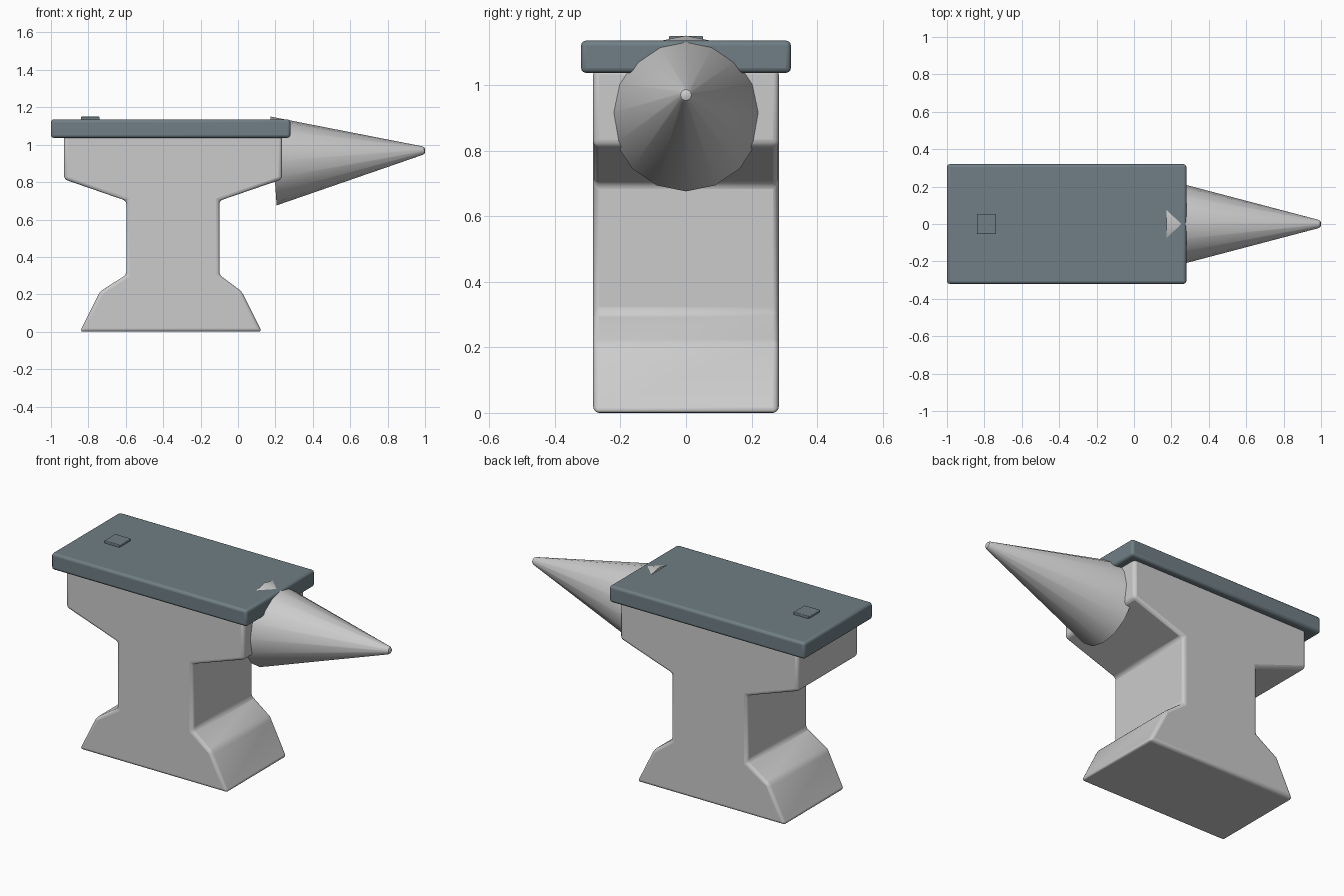
import bpy, bmesh, math
from mathutils import Matrix, Vector

if "Cube" in bpy.data.objects:
    bpy.data.objects.remove(bpy.data.objects["Cube"])

steel = bpy.data.materials.new("blue_steel")
steel.diffuse_color = (0.16, 0.21, 0.235, 1)
steel.use_nodes = True
steel.node_tree.nodes["Principled BSDF"].inputs["Base Color"].default_value = steel.diffuse_color


def finish(name, bm, bevel=0.0, material=None):
    """Turn a bmesh into an object with soft rounded edges."""
    bmesh.ops.recalc_face_normals(bm, faces=bm.faces)
    mesh = bpy.data.meshes.new(name)
    bm.to_mesh(mesh)
    bm.free()
    obj = bpy.data.objects.new(name, mesh)
    bpy.context.collection.objects.link(obj)
    if material:
        mesh.materials.append(material)
    if bevel:
        mod = obj.modifiers.new("rounded_edges", 'BEVEL')
        mod.width = bevel
        mod.segments = 3
        mod.limit_method = 'ANGLE'
        mod.angle_limit = math.radians(25)
    bpy.ops.object.select_all(action='DESELECT')
    obj.select_set(True)
    bpy.context.view_layer.objects.active = obj
    bpy.ops.object.shade_smooth_by_angle(angle=math.radians(32))
    return obj


def box(name, x0, x1, half_y, z0, z1, bevel, material):
    bm = bmesh.new()
    bmesh.ops.create_cube(bm, size=1)
    bmesh.ops.scale(bm, vec=(x1 - x0, 2 * half_y, z1 - z0), verts=bm.verts)
    bmesh.ops.translate(bm, vec=((x0 + x1) / 2, 0, (z0 + z1) / 2), verts=bm.verts)
    return finish(name, bm, bevel, material)


# Body: side profile with foot, waist and shoulders, extruded across y
profile = [(-0.845, 0), (0.127, 0), (0.02, 0.215), (-0.10, 0.305),
           (-0.10, 0.70), (0.235, 0.815), (0.235, 1.05), (-0.93, 1.05),
           (-0.93, 0.815), (-0.597, 0.70), (-0.597, 0.305), (-0.738, 0.215)]
bm = bmesh.new()
side = bm.faces.new([bm.verts.new((x, -0.283, z)) for x, z in profile])
ext = bmesh.ops.extrude_face_region(bm, geom=[side], use_keep_orig=True)
bmesh.ops.translate(bm, vec=(0, 0.566, 0),
                    verts=[g for g in ext["geom"] if isinstance(g, bmesh.types.BMVert)])
finish("body", bm, 0.018)

# Working face plate and the square plug near its heel
box("face_plate", -1.0, 0.28, 0.32, 1.037, 1.135, 0.015, steel)
box("square_plug", -0.84, -0.74, 0.052, 1.10, 1.15, 0.004, steel)

# Horn: 16-sided cone tilted slightly upwards, with a small blunt tip
bm = bmesh.new()
rings = [(0.0, 0.238), (0.798, 0.023), (0.808, 0.017), (0.812, 0.008)]
tilt = Matrix.Translation(Vector((0.19, 0, 0.913))) @ Matrix.Rotation(math.radians(-4), 4, 'Y')
loops = []
for d, r in rings:
    loops.append([bm.verts.new(tilt @ Vector((d, 0.975 * r * math.sin(a), r * math.cos(a))))
                  for a in (i * math.tau / 16 for i in range(16))])
for low, high in zip(loops, loops[1:]):
    for i in range(16):
        j = (i + 1) % 16
        bm.faces.new((low[i], low[j], high[j], high[i]))
bm.faces.new(loops[0])
bm.faces.new(loops[-1])
finish("horn", bm)
